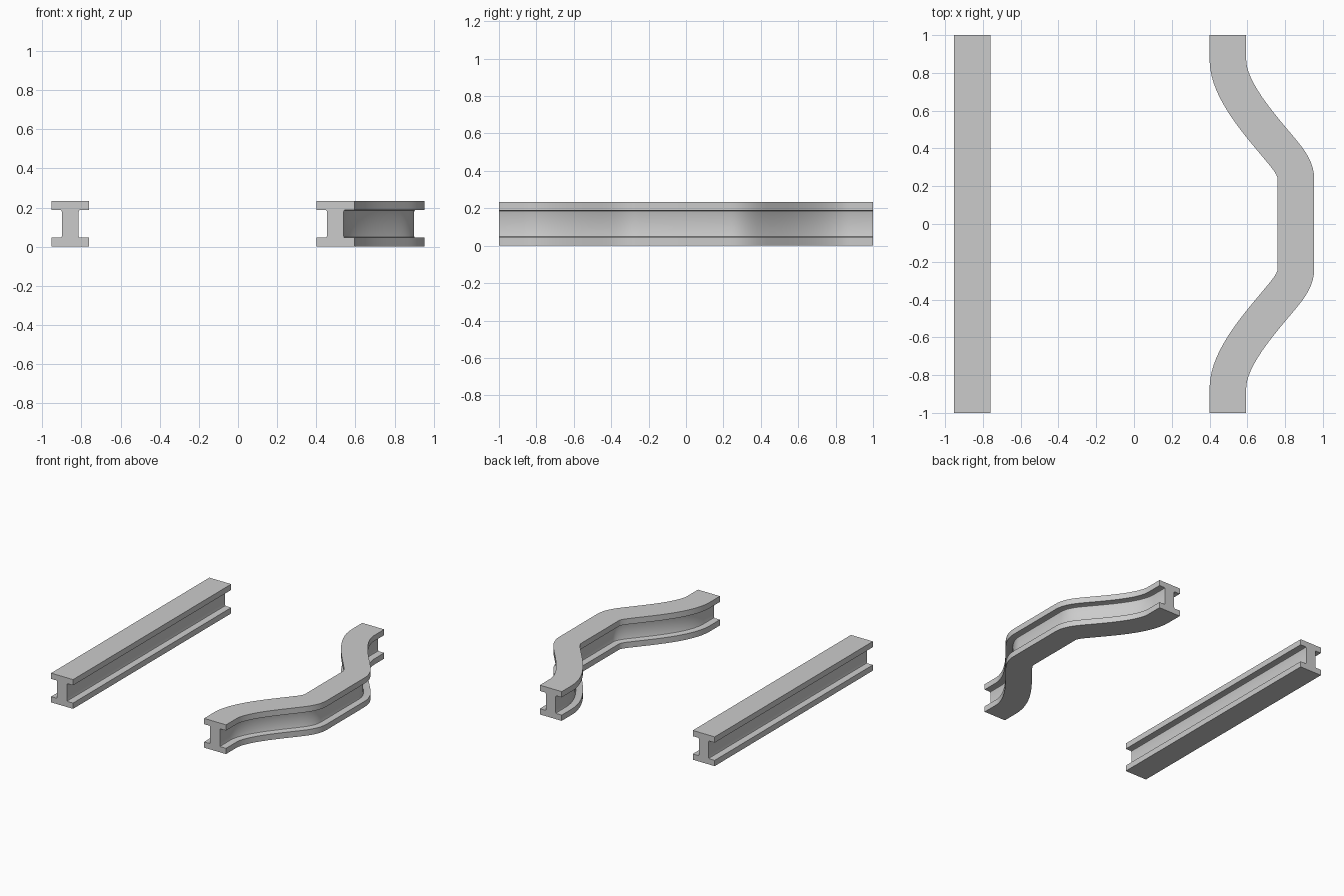
import bpy, bmesh, math
from mathutils import Vector
from mathutils.geometry import interpolate_bezier

if "Cube" in bpy.data.objects:
    bpy.data.objects.remove(bpy.data.objects["Cube"])

HALF_WIDTH, HALF_WEB = 0.097, 0.043
HEIGHT, FLANGE, FILLET = 0.234, 0.046, 0.008


def beam_profile():
    """Closed I-section as (sideways, up) points."""
    lower = [
        (HALF_WIDTH, 0),
        (HALF_WIDTH, FLANGE),
        (HALF_WEB + FILLET, FLANGE),
        (HALF_WEB + FILLET * 0.3, FLANGE + FILLET * 0.3),
        (HALF_WEB, FLANGE + FILLET),
    ]
    right = lower + [(s, HEIGHT - z) for s, z in reversed(lower)]
    return right + [(-s, z) for s, z in reversed(right)]


def sweep_beam(name, path):
    """Sweep the I-section along a flat path, square to its direction."""
    profile = beam_profile()
    bm = bmesh.new()
    rings = []
    for i, point in enumerate(path):
        before, after = path[max(i - 1, 0)], path[min(i + 1, len(path) - 1)]
        along = (after - before).normalized()
        if i in (0, len(path) - 1):
            along = Vector((0, 1, 0))
        side = Vector((along.y, -along.x, 0))
        rings.append([bm.verts.new(point + side * s + Vector((0, 0, z)))
                      for s, z in profile])
    n = len(profile)
    for a, b in zip(rings, rings[1:]):
        for k in range(n):
            bm.faces.new((a[k], a[(k + 1) % n], b[(k + 1) % n], b[k]))
    # End caps
    bm.faces.new(list(reversed(rings[0])))
    bm.faces.new(rings[-1])
    bmesh.ops.recalc_face_normals(bm, faces=bm.faces)
    mesh = bpy.data.meshes.new(name)
    bm.to_mesh(mesh)
    bm.free()
    obj = bpy.data.objects.new(name, mesh)
    bpy.context.collection.objects.link(obj)
    bpy.ops.object.select_all(action="DESELECT")
    obj.select_set(True)
    bpy.context.view_layer.objects.active = obj
    bpy.ops.object.shade_smooth_by_angle(angle=math.radians(30))
    return obj


# Straight beam
sweep_beam("straight_beam", [Vector((-0.857, -1, 0)), Vector((-0.857, 1, 0))])

# Curved beam: straight ends, long outward sweep, tight bend to the middle
end, middle = 0.497, 0.857
sweep = interpolate_bezier(Vector((end, 0.87, 0)), Vector((end, 0.70, 0)),
                           Vector((0.69, 0.50, 0)), Vector((0.795, 0.37, 0)), 18)
bend = interpolate_bezier(Vector((0.795, 0.37, 0)), Vector((0.83, 0.327, 0)),
                          Vector((middle, 0.285, 0)), Vector((middle, 0.24, 0)), 10)
back_half = [Vector((end, 1, 0))] + sweep + bend[1:]
front_half = [Vector((p.x, -p.y, 0)) for p in back_half]
sweep_beam("curved_beam", front_half + back_half[::-1])
